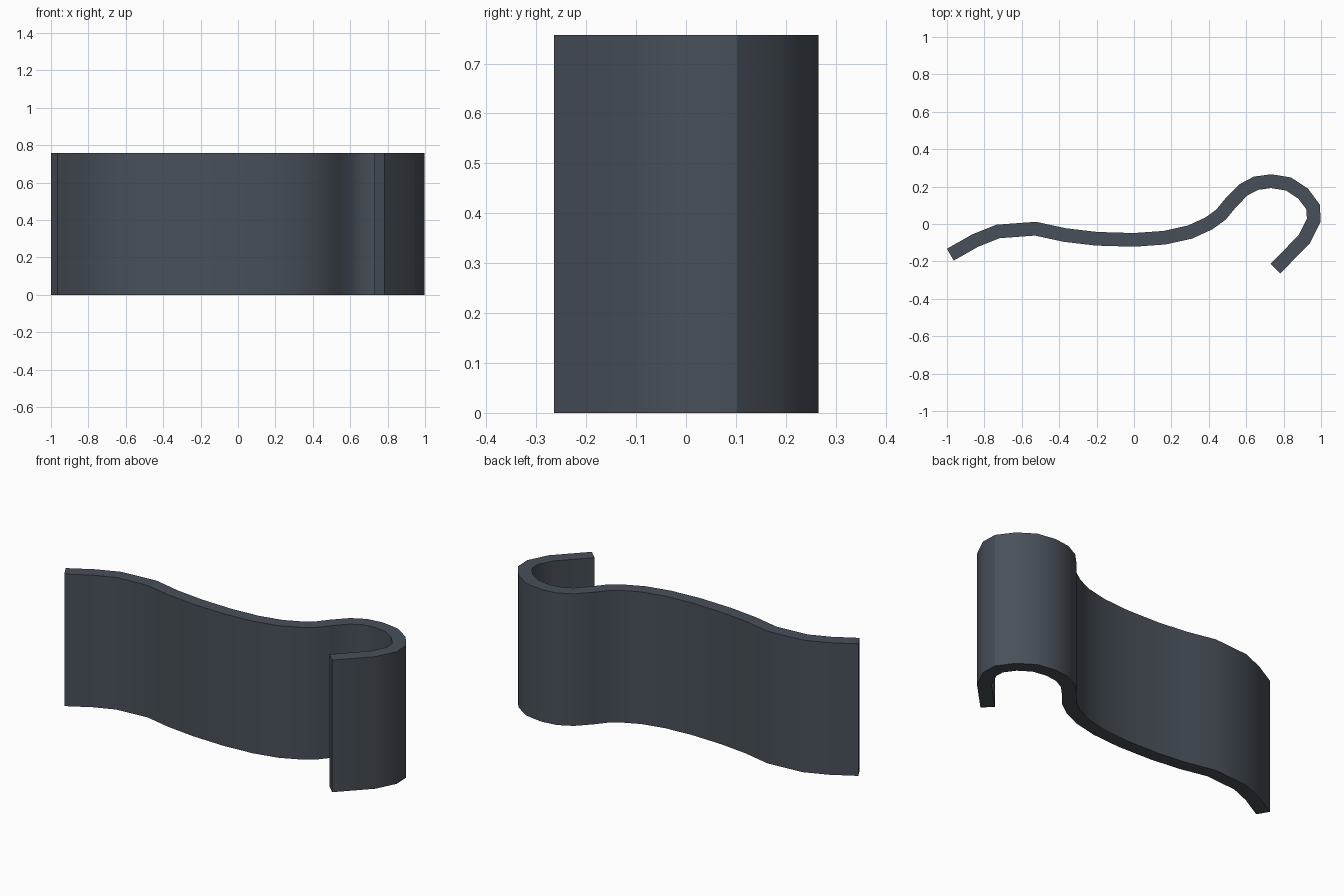
import bpy, bmesh, math
from mathutils import Vector

if "Cube" in bpy.data.objects:
    bpy.data.objects.remove(bpy.data.objects["Cube"])

HEIGHT, HALF = 0.757, 0.0365

# Centre line of the bent strip, seen from above
PATH = [Vector(p) for p in [
    (-0.982, -0.164), (-0.85, -0.089), (-0.728, -0.040), (-0.527, -0.025),
    (-0.37, -0.059), (-0.20, -0.079), (0.0, -0.085), (0.165, -0.073),
    (0.30, -0.043), (0.40, 0.003), (0.465, 0.050), (0.516, 0.112),
    (0.584, 0.182), (0.652, 0.218), (0.733, 0.229), (0.826, 0.214),
    (0.905, 0.162), (0.958, 0.09), (0.961, 0.02), (0.912, -0.079),
    (0.756, -0.239)]]


def side(i, sign):
    """Path point moved sideways by half the thickness, mitred at bends."""
    a, p, b = PATH[max(i - 1, 0)], PATH[i], PATH[min(i + 1, len(PATH) - 1)]
    d1 = (p - a).normalized() if i > 0 else (b - p).normalized()
    d2 = (b - p).normalized() if i < len(PATH) - 1 else d1
    t = (d1 + d2).normalized()
    return p + Vector((-t.y, t.x)) * sign * HALF / t.dot(d1)


# Cross-section rings of four points, joined into a closed strip
bm = bmesh.new()
rings = []
for i in range(len(PATH)):
    l, r = side(i, 1), side(i, -1)
    rings.append([bm.verts.new((p.x, p.y, z)) for p, z in
                  ((l, 0), (r, 0), (r, HEIGHT), (l, HEIGHT))])
for a, b in zip(rings, rings[1:]):
    for k in range(4):
        n = (k + 1) % 4
        bm.faces.new((a[k], a[n], b[n], b[k]))
bm.faces.new(rings[0])
bm.faces.new(rings[-1])
bmesh.ops.recalc_face_normals(bm, faces=bm.faces)
mesh = bpy.data.meshes.new("hooked_strip")
bm.to_mesh(mesh)
bm.free()
strip = bpy.data.objects.new("hooked_strip", mesh)
bpy.context.collection.objects.link(strip)

# Dark slate colour
mat = bpy.data.materials.new("dark_slate")
mat.diffuse_color = (0.065, 0.08, 0.1, 1)
mat.use_nodes = True
mat.node_tree.nodes["Principled BSDF"].inputs["Base Color"].default_value = mat.diffuse_color
mesh.materials.append(mat)

# Smooth bends, sharp rims
bpy.context.view_layer.objects.active = strip
strip.select_set(True)
bpy.ops.object.shade_smooth_by_angle(angle=math.radians(30))
